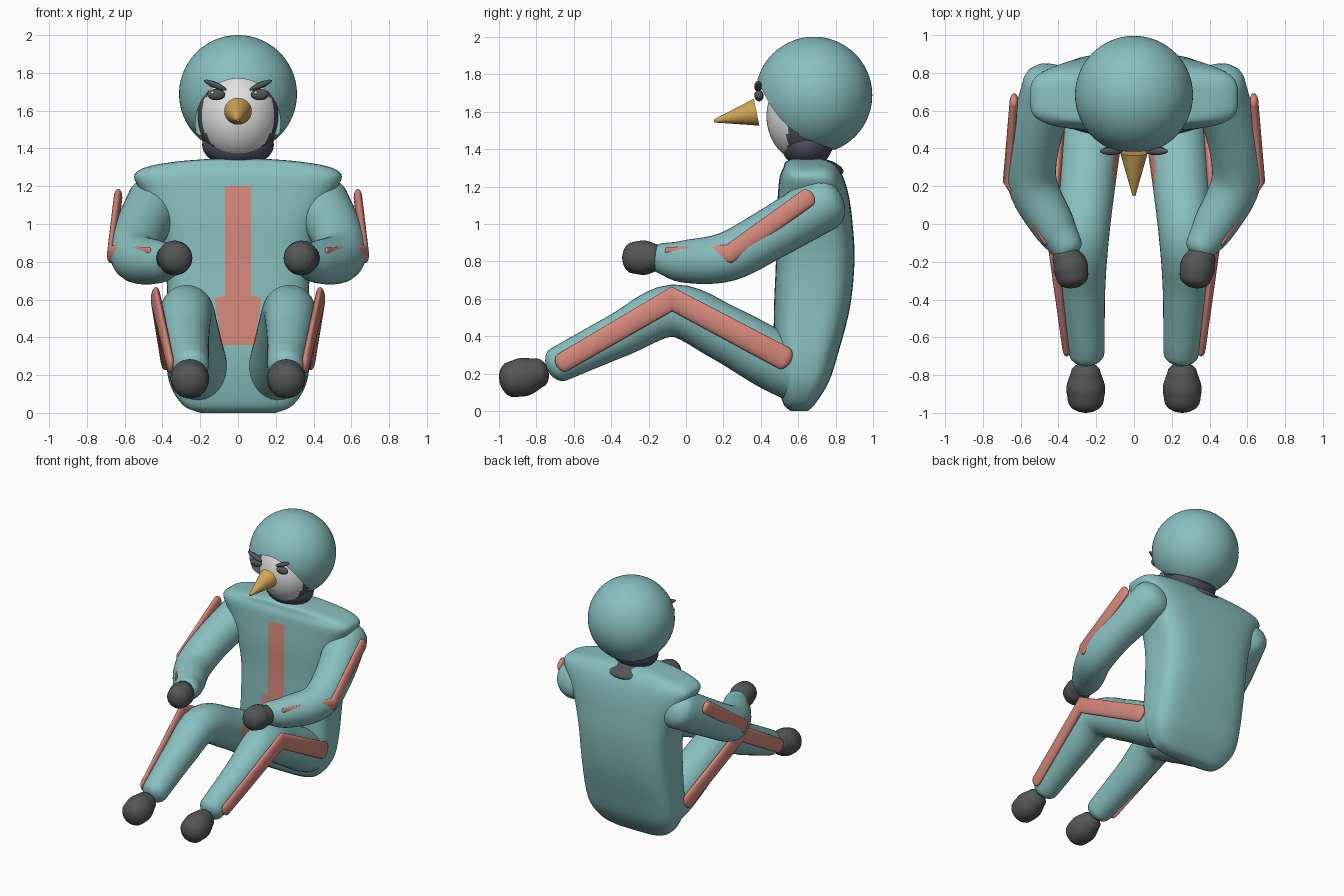
import bpy, bmesh, math
from mathutils import Vector, Matrix

old = bpy.data.objects.get("Cube")
if old:
    bpy.data.objects.remove(old, do_unlink=True)


def material(name, r, g, b):
    m = bpy.data.materials.new(name)
    m.use_nodes = True
    m.diffuse_color = (r, g, b, 1)
    m.node_tree.nodes["Principled BSDF"].inputs["Base Color"].default_value = (r, g, b, 1)
    return m


TEAL = material("teal", 0.25, 0.53, 0.53)
PINK = material("salmon", 0.69, 0.25, 0.2)
GREY = material("dark grey", 0.085, 0.095, 0.09)
WHITE = material("white", 0.75, 0.75, 0.75)
NAVY = material("slate navy", 0.075, 0.08, 0.115)
GOLD = material("gold", 0.65, 0.38, 0.09)


def finish(name, bm, mats, rule=None, angle=50):
    """Turn a bmesh into a smooth object, optionally colouring faces by a rule."""
    bmesh.ops.recalc_face_normals(bm, faces=bm.faces)
    if rule:
        for f in bm.faces:
            f.material_index = rule(f.calc_center_median())
    me = bpy.data.meshes.new(name)
    bm.to_mesh(me)
    bm.free()
    for m in mats:
        me.materials.append(m)
    ob = bpy.data.objects.new(name, me)
    bpy.context.collection.objects.link(ob)
    smooth(ob, angle)
    return ob


def smooth(ob, angle=50):
    bpy.ops.object.select_all(action='DESELECT')
    ob.select_set(True)
    bpy.context.view_layer.objects.active = ob
    bpy.ops.object.shade_smooth_by_angle(angle=math.radians(angle))


def spline(pts, steps):
    """Catmull-Rom resampling of points of any length."""
    p = [Vector(q) for q in pts]
    p = [2 * p[0] - p[1]] + p + [2 * p[-1] - p[-2]]
    out = []
    for a, b, c, d in zip(p, p[1:], p[2:], p[3:]):
        for i in range(steps):
            t = i / steps
            out.append(b + 0.5 * t * (c - a + t * (2 * a - 5 * b + 4 * c - d
                                                   + t * (3 * (b - c) + d - a))))
    return out + [p[-2]]


def loft(rings):
    """Skin closed rings of equal length and cap both ends."""
    bm = bmesh.new()
    vs = [[bm.verts.new(co) for co in r] for r in rings]
    n = len(vs[0])
    for a, b in zip(vs, vs[1:]):
        for i in range(n):
            bm.faces.new((a[i], a[(i + 1) % n], b[(i + 1) % n], b[i]))
    bm.faces.new(vs[0])
    bm.faces.new(vs[-1])
    return bm


def tube(name, pts, side, mats, flat=1.0, steps=6, cap=0.7, rule=None):
    """Round-ended limb through (x, y, z, radius) points, x mirrored by side."""
    path = spline([(x * side, y, z, r) for x, y, z, r in pts], steps)
    pos = [q.to_3d() for q in path]
    rad = [q[3] for q in path]
    stations = []
    last = len(pos) - 1
    for i, c in enumerate(pos):
        before = (c - pos[i - 1]).normalized() if i else Vector((0, 0, 0))
        after = (pos[i + 1] - c).normalized() if i < last else Vector((0, 0, 0))
        stations.append((c, (before + after).normalized(), rad[i]))
    caps = [math.radians(a) for a in (20, 40, 60, 75, 87)]
    c, t, r = stations[0]
    head = [(c - t * r * cap * math.sin(a), t, r * math.cos(a)) for a in reversed(caps)]
    c, t, r = stations[-1]
    tail = [(c + t * r * cap * math.sin(a), t, r * math.cos(a)) for a in caps]
    rings = []
    for c, t, r in head + stations + tail:
        up = t.cross(Vector((1, 0, 0))).normalized()
        out = up.cross(t)
        rings.append([c + out * (r * flat * math.cos(a)) + up * (r * math.sin(a))
                      for a in (math.tau * k / 32 for k in range(32))])
    return finish(name, loft(rings), mats, rule)


def ball(name, loc, size, mats, tilt=(0, 0, 0), rule=None, seg=48):
    bm = bmesh.new()
    bmesh.ops.create_uvsphere(bm, u_segments=seg, v_segments=seg // 2, radius=1)
    rot = Matrix.Rotation(tilt[0], 4, 'X') @ Matrix.Rotation(tilt[1], 4, 'Y') @ Matrix.Rotation(tilt[2], 4, 'Z')
    bm.transform(Matrix.Translation(loc) @ rot @ Matrix.Diagonal((*size, 1)))
    return finish(name, bm, mats, rule)


# Torso: rounded-box sections given as height, half width, front y, back y
SECTIONS = spline([
    (0.0, 0.2, 0.56, 0.65), (0.04, 0.29, 0.52, 0.69), (0.15, 0.36, 0.49, 0.76),
    (0.3, 0.38, 0.47, 0.81), (0.55, 0.375, 0.47, 0.875), (0.8, 0.385, 0.48, 0.9),
    (1.0, 0.43, 0.48, 0.89), (1.15, 0.5, 0.49, 0.87), (1.25, 0.55, 0.5, 0.84),
    (1.3, 0.49, 0.52, 0.81), (1.33, 0.33, 0.53, 0.78), (1.345, 0.15, 0.56, 0.73)], 5)


def power(v, e):
    return math.copysign(abs(v) ** e, v)


rings = []
for z, hw, front, back in SECTIONS:
    ring = []
    for k in range(64):
        a = math.tau * k / 64
        ring.append((hw * power(math.cos(a), 0.55),
                     (front + back) / 2 + (back - front) / 2 * power(math.sin(a), 0.55), z))
    rings.append(ring)
finish("torso", loft(rings), [TEAL])


# Chest stripe: thin plate following the torso front, wider at the crotch
def stripe_half_width(z):
    return 0.07 if z > 0.615 else 0.085 + 0.04 * (z - 0.36) / 0.25


def front_y(z):
    for a, b in zip(SECTIONS, SECTIONS[1:]):
        if a[0] <= z <= b[0]:
            return a[2] + (b[2] - a[2]) * (z - a[0]) / (b[0] - a[0])


bm = bmesh.new()
heights = [0.36 + 0.25 * i / 8 for i in range(9)] + [0.62 + 0.58 * i / 16 for i in range(17)]
rows = [[bm.verts.new((s * stripe_half_width(z), front_y(z) - 0.006, z)) for s in (-1, 1)]
        for z in heights]
for a, b in zip(rows, rows[1:]):
    bm.faces.new((a[0], a[1], b[1], b[0]))
finish("chest_stripe", bm, [PINK])


# Limbs, mirrored
def inner_thigh(c):
    return int(abs(c.x) < 0.115 and 0.2 < c.y < 0.5 and 0.36 < c.z < 0.6)


for side, label in ((1, "left"), (-1, "right")):
    tube(label + "_leg", [(0.2, 0.6, 0.2, 0.155), (0.225, 0.45, 0.28, 0.16),
                          (0.25, 0.2, 0.42, 0.15), (0.272, -0.07, 0.537, 0.14),
                          (0.27, -0.35, 0.41, 0.118), (0.25, -0.68, 0.25, 0.095)],
         side, [TEAL, PINK], rule=inner_thigh)
    tube(label + "_boot", [(0.255, -0.79, 0.205, 0.08), (0.255, -0.86, 0.185, 0.102),
                           (0.255, -0.93, 0.17, 0.096)], side, [GREY])
    tube(label + "_leg_stripe", [(0.385, 0.52, 0.285, 0.063), (0.435, -0.075, 0.6, 0.066),
                                 (0.358, -0.66, 0.26, 0.052)],
         side, [PINK], flat=0.4, steps=1)
    tube(label + "_arm", [(0.44, 0.73, 1.11, 0.15), (0.525, 0.45, 0.945, 0.138),
                          (0.54, 0.22, 0.825, 0.132), (0.43, 0.0, 0.8, 0.115),
                          (0.355, -0.12, 0.815, 0.085)], side, [TEAL])
    tube(label + "_hand", [(0.36, -0.17, 0.82, 0.075), (0.338, -0.22, 0.82, 0.092),
                           (0.325, -0.28, 0.82, 0.085)], side, [GREY])
    tube(label + "_arm_stripe", [(0.635, 0.65, 1.14, 0.05), (0.672, 0.23, 0.84, 0.05),
                                 (0.47, -0.1, 0.857, 0.02)],
         side, [PINK], flat=0.45, steps=1)
    # Eye, glint and slanted brow
    ball(label + "_eye", (side * 0.115, 0.39, 1.685), (0.048, 0.025, 0.03), [GREY], seg=24)
    ball(label + "_eye_glint", (side * 0.115 - 0.02, 0.37, 1.695), (0.008, 0.006, 0.008), [WHITE], seg=12)
    ball(label + "_brow", (side * 0.12, 0.385, 1.735), (0.065, 0.02, 0.016), [GREY],
         tilt=(0, -side * 0.4, 0), seg=24)

# Head with pale face, neck and nape collar
ball("head", (0, 0.64, 1.575), (0.217, 0.21, 0.245), [NAVY, WHITE],
     rule=lambda c: int(c.y < 0.54), seg=64)
ball("neck", (0, 0.645, 1.42), (0.19, 0.135, 0.12), [NAVY])
ball("nape_collar", (0, 0.745, 1.305), (0.15, 0.1, 0.04), [GREY], tilt=(-0.3, 0, 0))

# Hood: sphere trimmed below by a slanted plane, with an arched face opening
bm = bmesh.new()
bmesh.ops.create_uvsphere(bm, u_segments=64, v_segments=40, radius=0.312)
bmesh.ops.translate(bm, verts=bm.verts, vec=(0, 0.683, 1.688))
cut = bmesh.ops.bisect_plane(bm, geom=bm.verts[:] + bm.edges[:] + bm.faces[:],
                             plane_co=(0, 0.77, 1.405), plane_no=(0, 0.36, 0.93), clear_inner=True)
bmesh.ops.edgeloop_fill(bm, edges=[e for e in cut["geom_cut"] if isinstance(e, bmesh.types.BMEdge)])
hood = finish("hood", bm, [TEAL])

bm = bmesh.new()
bmesh.ops.create_cone(bm, cap_ends=True, segments=64, radius1=1, radius2=1, depth=0.6)
bm.transform(Matrix.Translation((0, 0.3, 1.53)) @ Matrix.Diagonal((0.225, 1, 0.24, 1))
             @ Matrix.Rotation(math.pi / 2, 4, 'X'))
cutter = finish("face_opening_cutter", bm, [TEAL])
cutter.hide_render = True
mod = hood.modifiers.new("face_opening", 'BOOLEAN')
mod.operation = 'DIFFERENCE'
mod.solver = 'EXACT'
mod.object = cutter
bpy.ops.object.select_all(action='DESELECT')
hood.select_set(True)
bpy.context.view_layer.objects.active = hood
bpy.ops.object.modifier_apply(modifier=mod.name)
bpy.data.objects.remove(cutter, do_unlink=True)
smooth(hood, 35)

# Beak: cone pointing forward and slightly down
tip, base = Vector((0, 0.15, 1.55)), Vector((0, 0.377, 1.597))
axis = tip - base
bm = bmesh.new()
bmesh.ops.create_cone(bm, cap_ends=True, segments=32, radius1=0.073, radius2=0.008, depth=axis.length)
bm.transform(Matrix.Translation((tip + base) / 2) @ axis.to_track_quat('Z', 'Y').to_matrix().to_4x4())
finish("beak", bm, [GOLD])
